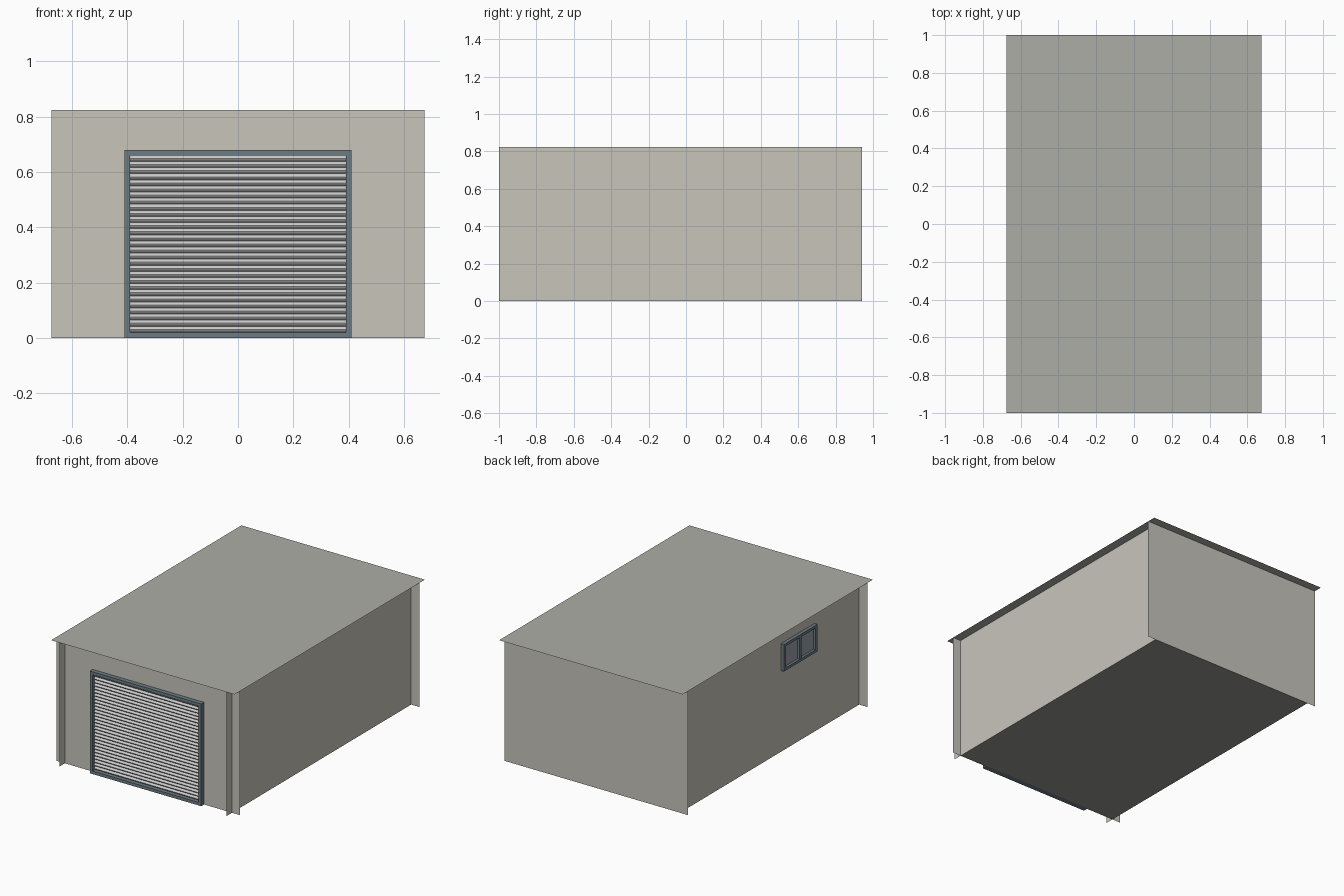
import bpy, math

if "Cube" in bpy.data.objects:
    bpy.data.objects.remove(bpy.data.objects["Cube"])

W, L, H = 0.675, 1.0, 0.825      # outer half width, half length, height
IX, IY = 0.615, 0.942            # wall planes


def material(name, r, g, b):
    m = bpy.data.materials.new(name)
    m.diffuse_color = (r, g, b, 1)
    m.use_nodes = True
    m.node_tree.nodes["Principled BSDF"].inputs["Base Color"].default_value = m.diffuse_color
    return m


plaster = material("plaster", 0.58, 0.56, 0.50)
roofing = material("roofing", 0.42, 0.42, 0.39)
concrete = material("concrete", 0.30, 0.30, 0.28)
steel = material("painted_steel", 0.15, 0.20, 0.23)
shutter = material("shutter_metal", 0.52, 0.52, 0.53)
green = material("green_paint", 0.25, 0.33, 0.30)
glass = material("glass", 0.33, 0.34, 0.37)


def mesh_obj(name, verts, faces, mat):
    me = bpy.data.meshes.new(name)
    me.from_pydata(verts, [], faces)
    me.materials.append(mat)
    ob = bpy.data.objects.new(name, me)
    bpy.context.collection.objects.link(ob)
    return ob


def place(axis, off, u, v):
    # u, v in the plane perpendicular to the axis
    return {"x": (off, u, v), "y": (u, off, v), "z": (u, v, off)}[axis]


def rect(u0, u1, v0, v1):
    return [(u0, v0), (u1, v0), (u1, v1), (u0, v1)]


def sheet(name, axis, off, bounds, mat, hole=None):
    """Flat sheet, optionally with a rectangular opening."""
    pts = rect(*bounds)
    faces = [(0, 1, 2, 3)]
    if hole:
        pts += rect(*hole)
        faces = [(i, (i + 1) % 4, (i + 1) % 4 + 4, i + 4) for i in range(4)]
    return mesh_obj(name, [place(axis, off, *p) for p in pts], faces, mat)


def frame(name, axis, off0, off1, bounds, t, mat):
    """Rectangular frame ring of bar width t between two offsets."""
    u0, u1, v0, v1 = bounds
    rings = rect(*bounds) + rect(u0 + t, u1 - t, v0 + t, v1 - t)
    verts = [place(axis, o, *p) for o in (off0, off1) for p in rings]
    faces = []
    for i in range(4):
        j = (i + 1) % 4
        faces += [(i, j, j + 4, i + 4), (i + 8, i + 12, j + 12, j + 8),
                  (i, i + 8, j + 8, j), (i + 4, j + 4, j + 12, i + 12)]
    return mesh_obj(name, verts, faces, mat)


def box(name, lo, hi, mat):
    bpy.ops.mesh.primitive_cube_add(size=1, location=[(a + b) / 2 for a, b in zip(lo, hi)])
    ob = bpy.context.object
    ob.name = name
    ob.scale = [b - a for a, b in zip(lo, hi)]
    ob.data.materials.append(mat)
    return ob


door = (-0.41, 0.41, 0.0, 0.68)
door_hole = (-0.40, 0.40, 0.0, 0.67)
window = (-0.47, -0.12, 0.54, 0.72)
window_hole = (-0.46, -0.13, 0.55, 0.71)

# Shell: thin sheets that run past each other at the corners
sheet("roof", "z", H, (-W, W, -L, L), roofing)
sheet("floor", "z", 0.0, (-IX, IX, -IY, IY), concrete)
sheet("front_wall", "y", -IY, (-W, W, 0, H), plaster, door_hole)
sheet("back_wall", "y", IY, (-W, W, 0, H), plaster)
sheet("right_wall", "x", IX, (-L, IY, 0, H), plaster)
sheet("left_wall", "x", -IX, (-L, IY, 0, H), plaster, window_hole)

# Painted lower band on the inside of the walls
e = 0.003
for s, side in ((-1, "left"), (1, "right")):
    sheet(side + "_inner_band", "x", s * (IX - e), (-IY, IY, 0, 0.32), green)
    lo, hi = sorted((s * 0.41, s * IX))
    sheet(side + "_front_inner_band", "y", -IY + e, (lo, hi, 0, 0.32), green)
sheet("back_inner_band", "y", IY - e, (-IX, IX, 0, 0.32), green)

# Roller door: frame and scalloped shutter
frame("door_frame", "y", -0.972, -0.935, door, 0.02, steel)
slats, seg, z0, z1 = 29, 6, 0.02, 0.66
profile = [(-0.944 - 0.011 * abs(math.sin(math.pi * i / seg)),
            z0 + (z1 - z0) * i / (slats * seg)) for i in range(slats * seg + 1)]
verts = [(x, y, z) for y, z in profile for x in (-0.39, 0.39)]
faces = [(2 * i, 2 * i + 1, 2 * i + 3, 2 * i + 2) for i in range(len(profile) - 1)]
ob = mesh_obj("door_shutter", verts, faces, shutter)
bpy.ops.object.select_all(action="DESELECT")
ob.select_set(True)
bpy.context.view_layer.objects.active = ob
bpy.ops.object.shade_smooth_by_angle(angle=math.radians(40))

# Side window: frame, mullion and two panes
frame("window_frame", "x", -0.638, -0.605, window, 0.018, steel)
box("window_mullion", (-0.636, -0.304, 0.55), (-0.607, -0.286, 0.71), steel)
sheet("window_glass", "x", -0.622, (-0.455, -0.135, 0.555, 0.705), glass)
